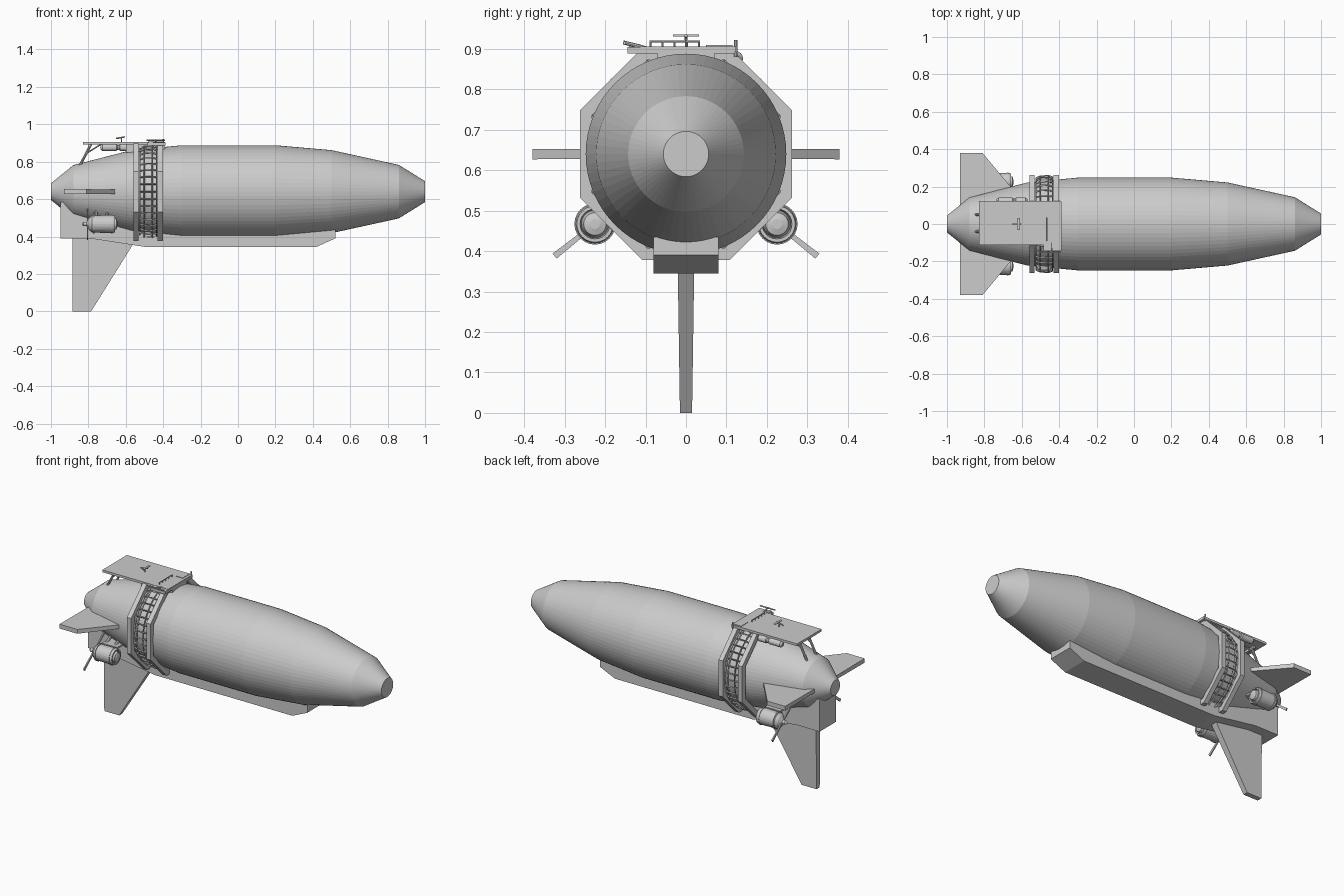
import bpy, bmesh, math
from mathutils import Vector

CZ = 0.64  # hull axis height


def mesh_object(name, verts, faces):
    me = bpy.data.meshes.new(name)
    me.from_pydata([tuple(v) for v in verts], [], faces)
    bm = bmesh.new()
    bm.from_mesh(me)
    bmesh.ops.recalc_face_normals(bm, faces=bm.faces)
    bm.to_mesh(me)
    bm.free()
    ob = bpy.data.objects.new(name, me)
    bpy.context.collection.objects.link(ob)
    return ob


def lathe(name, profile, n, y=0, z=CZ, caps=True, closed=False, turn=0.0):
    """Revolve (x, radius) points around a line parallel to x."""
    verts = [(x, y + r * math.cos(2 * math.pi * (i + turn) / n),
              z + r * math.sin(2 * math.pi * (i + turn) / n))
             for x, r in profile for i in range(n)]
    m = len(profile)
    faces = [(j * n + i, j * n + (i + 1) % n,
              (j + 1) % m * n + (i + 1) % n, (j + 1) % m * n + i)
             for j in range(m if closed else m - 1) for i in range(n)]
    if caps and not closed:
        faces += [tuple(range(n)), tuple(range((m - 1) * n, m * n))]
    return mesh_object(name, verts, faces)


def loft(name, a, b):
    """Solid between two matching outlines."""
    n = len(a)
    faces = [(i, (i + 1) % n, n + (i + 1) % n, n + i) for i in range(n)]
    return mesh_object(name, list(a) + list(b),
                       faces + [tuple(range(n)), tuple(range(n, 2 * n))])


def box(name, x0, x1, y0, y1, z0, z1):
    ring = [(x0, y0), (x1, y0), (x1, y1), (x0, y1)]
    return loft(name, [(x, y, z0) for x, y in ring], [(x, y, z1) for x, y in ring])


def rod(name, p, q, r, n=8):
    p, q = Vector(p), Vector(q)
    d = (q - p).normalized()
    u = d.orthogonal().normalized()
    w = d.cross(u)
    ring = [u * r * math.cos(2 * math.pi * i / n) + w * r * math.sin(2 * math.pi * i / n)
            for i in range(n)]
    return loft(name, [p + v for v in ring], [q + v for v in ring])


# Hull
lathe("hull", [(-1, 0.045), (-0.88, 0.142), (-0.57, 0.222), (-0.3, 0.248), (0.2, 0.248),
               (0.5, 0.222), (0.86, 0.143), (1, 0.056)], 64)

# Octagonal frames around the hull
k = 1 / math.cos(math.pi / 8)
for name, x in (("rear_frame", -0.56), ("front_frame", -0.43)):
    lathe(name, [(x, 0.262 * k), (x + 0.028, 0.262 * k), (x + 0.028, 0.232 * k),
                 (x, 0.232 * k)], 8, closed=True, turn=0.5)

# Lattice band between the frames
band = lathe("lattice_band", [(-0.525, 0.243), (-0.502, 0.254), (-0.458, 0.257),
                              (-0.436, 0.249)], 40, caps=False)
wire = band.modifiers.new("wire", 'WIREFRAME')
wire.thickness = 0.011
wire.use_even_offset = False

# Keel and tail box
keel = [(-0.95, 0.39), (-0.79, 0.39), (-0.5, 0.345), (0.42, 0.345), (0.52, 0.39),
        (0.52, 0.435), (-0.5, 0.46), (-0.8, 0.52), (-0.95, 0.52)]
loft("keel", [(x, -0.08, z) for x, z in keel], [(x, 0.08, z) for x, z in keel])
tail = [(-0.95, 0.39), (-0.8, 0.39), (-0.8, 0.585), (-0.95, 0.585)]
loft("tail_box", [(x, -0.08, z) for x, z in tail], [(x, 0.08, z) for x, z in tail])

# Lower fin
loft("lower_fin",
     [(-0.885, -0.015, 0), (-0.785, -0.015, 0), (-0.785, 0.015, 0), (-0.885, 0.015, 0)],
     [(-0.885, -0.021, 0.4), (-0.535, -0.021, 0.4), (-0.535, 0.021, 0.4), (-0.885, 0.021, 0.4)])

for side, s in (("right", -1), ("left", 1)):
    # Side fins
    loft(side + "_fin",
         [(-0.93, s * 0.08, CZ - 0.011), (-0.56, s * 0.08, CZ - 0.011),
          (-0.56, s * 0.08, CZ + 0.011), (-0.93, s * 0.08, CZ + 0.011)],
         [(-0.93, s * 0.38, CZ - 0.013), (-0.81, s * 0.38, CZ - 0.013),
          (-0.81, s * 0.38, CZ + 0.013), (-0.93, s * 0.38, CZ + 0.013)])
    # Engine nacelle with lipped front and spinner
    y, z = s * 0.225, 0.467
    lathe(side + "_engine", [(-0.81, 0.01), (-0.795, 0.034), (-0.78, 0.046), (-0.67, 0.048),
                             (-0.657, 0.045), (-0.657, 0.037), (-0.675, 0.034),
                             (-0.65, 0.028), (-0.645, 0.012)], 24, y, z)
    for i, x in enumerate((-0.775, -0.68)):
        lathe(f"{side}_engine_hoop_{i}", [(x, 0.044), (x, 0.051), (x + 0.009, 0.051),
                                          (x + 0.009, 0.044)], 24, y, z, closed=True)
    lathe(side + "_propeller_hub", [(-0.835, 0.004), (-0.825, 0.012), (-0.795, 0.012)], 12, y, z)
    # Two-blade propeller
    d, w = Vector((0, s * 0.78, -0.62)), Vector((0, s * 0.62, 0.78))
    c = Vector((-0.808, y, z))
    outline = [c + d * a + w * b for a, b in ((-0.128, -0.008), (0, -0.005), (0.128, -0.008),
                                              (0.128, 0.008), (0, 0.005), (-0.128, 0.008))]
    loft(side + "_propeller", outline, [p + Vector((0.007, 0, 0)) for p in outline])
    # Engine pylons
    for i, x in enumerate((-0.76, -0.70)):
        rod(f"{side}_engine_strut_{i}", (x, s * 0.2, 0.49), (x, s * 0.1, 0.55), 0.009)
    box(side + "_engine_shelf", -0.77, -0.67, min(s * 0.08, s * 0.2), max(s * 0.08, s * 0.2),
        0.502, 0.513)

# Upper deck
box("rear_deck", -0.83, -0.39, -0.112, 0.123, 0.892, 0.906)
box("front_deck", -0.485, -0.388, -0.145, 0.12, 0.888, 0.904)
for i, y in enumerate((-0.04, 0.05)):
    rod(f"deck_strut_{i}", (-0.785, y, 0.895), (-0.845, y, 0.78), 0.007)
    rod(f"deck_brace_{i}", (-0.73, y, 0.895), (-0.81, y, 0.845), 0.004)
box("deck_crossbar", -0.8, -0.785, -0.06, 0.07, 0.878, 0.892)
box("deck_support", -0.6, -0.39, -0.07, 0.07, 0.85, 0.893)

# Tank below the deck
lathe("deck_tank", [(-0.735, 0.01), (-0.725, 0.019), (-0.65, 0.019), (-0.645, 0.014),
                    (-0.635, 0.014), (-0.63, 0.019), (-0.58, 0.019), (-0.57, 0.01)],
      16, 0.122, 0.876)

# Deck railing and side boom
for i in range(5):
    y = -0.088 + i * 0.03
    rod(f"rail_post_{i}", (-0.465, y, 0.9), (-0.465, y, 0.919), 0.0025, 6)
rod("rail_bar", (-0.465, -0.09, 0.918), (-0.465, 0.035, 0.918), 0.0025, 6)
rod("side_boom", (-0.44, -0.155, 0.916), (-0.44, -0.1, 0.902), 0.005)
rod("side_boom_bar", (-0.49, -0.152, 0.915), (-0.39, -0.152, 0.915), 0.004)
rod("mast", (-0.4, 0.123, 0.88), (-0.4, 0.123, 0.922), 0.004)
box("deck_locker", -0.45, -0.405, 0.05, 0.115, 0.9, 0.909)
rod("deck_hatch", (-0.465, -0.128, 0.9), (-0.465, -0.128, 0.912), 0.014, 12)

# Small winged vane on the deck
rod("vane_post", (-0.622, 0, 0.9), (-0.622, 0, 0.93), 0.003, 6)
rod("vane_body", (-0.652, 0, 0.924), (-0.605, 0, 0.933), 0.004, 8)
box("vane_wing", -0.622, -0.61, -0.032, 0.032, 0.931, 0.935)
